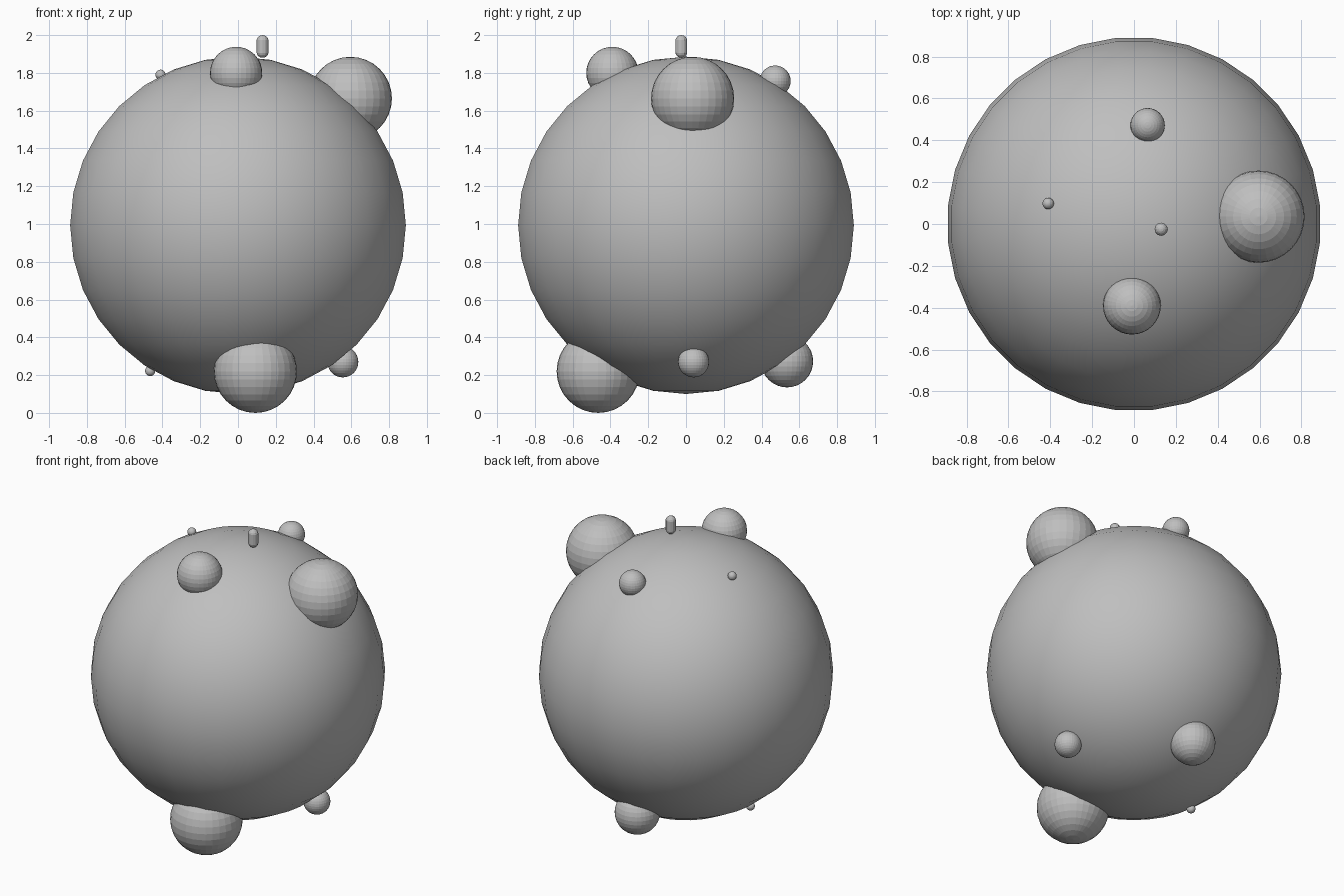
import bpy, math

if "Cube" in bpy.data.objects:
    bpy.data.objects.remove(bpy.data.objects["Cube"])

# single flat grey
grey = bpy.data.materials.new("plain_grey")
grey.diffuse_color = (0.52, 0.52, 0.52, 1)
grey.use_nodes = True
grey.node_tree.nodes["Principled BSDF"].inputs["Base Color"].default_value = grey.diffuse_color


def ball(name, loc, r, seg=32, rings=16, smooth=False, turn=0.0):
    bpy.ops.mesh.primitive_uv_sphere_add(segments=seg, ring_count=rings, radius=r,
                                         location=loc, rotation=(0, 0, turn))
    ob = bpy.context.object
    ob.name = name
    ob.data.materials.append(grey)
    if smooth:
        bpy.ops.object.shade_smooth()
    return ob


# large smooth body
ball("body", (0, 0, 0.993), 0.893, smooth=True, turn=math.pi / 32)

# faceted balls half sunk in the body
bumps = {
    "upper_right_ball": ((0.595, 0.035, 1.665), 0.22),
    "upper_front_ball": ((-0.01, -0.39, 1.80), 0.138),
    "upper_back_ball": ((0.065, 0.472, 1.757), 0.082),
    "upper_left_bead": ((-0.41, 0.098, 1.79), 0.027),
    "lower_front_ball": ((0.092, -0.465, 0.22), 0.22),
    "lower_right_ball": ((0.555, 0.04, 0.27), 0.082),
    "lower_back_ball": ((-0.015, 0.535, 0.273), 0.138),
    "lower_left_bead": ((-0.465, -0.017, 0.222), 0.027),
}
for name, (loc, r) in bumps.items():
    ball(name, loc, r)

# small capsule peg on top: a sphere stretched apart at its equator
peg = ball("top_peg", (0.13, -0.025, 1.94), 0.032, seg=12, rings=9)
for v in peg.data.vertices:
    v.co.z += math.copysign(0.028, v.co.z)
